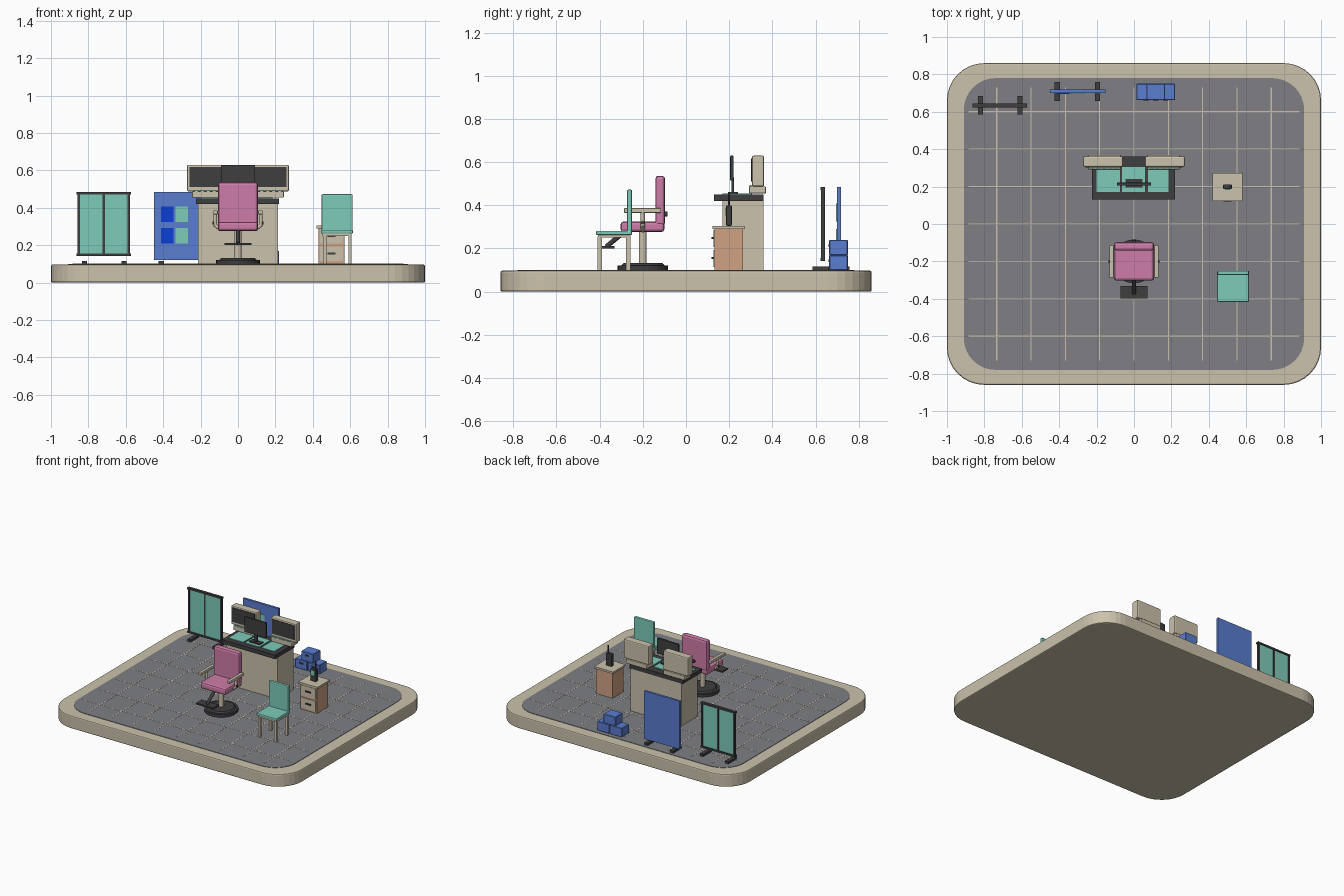
import bpy, bmesh, math
from mathutils import Vector


def mat(name, r, g, b):
    m = bpy.data.materials.new(name)
    lin = [((c / 255 + 0.055) / 1.055) ** 2.4 for c in (r, g, b)]
    m.diffuse_color = (*lin, 1)
    return m


BEIGE = mat("beige", 204, 194, 172)
GREY = mat("floor grey", 126, 127, 133)
BLACK = mat("charcoal", 62, 62, 64)
TEAL = mat("teal", 126, 204, 186)
PINK = mat("pink", 206, 124, 168)
BLUE = mat("blue", 90, 125, 208)
DEEP = mat("deep blue", 12, 62, 215)
BROWN = mat("wood brown", 208, 162, 132)


def finish(bm, name, m):
    bmesh.ops.recalc_face_normals(bm, faces=bm.faces)
    me = bpy.data.meshes.new(name)
    bm.to_mesh(me)
    bm.free()
    me.materials.append(m)
    ob = bpy.data.objects.new(name, me)
    bpy.context.collection.objects.link(ob)
    return ob


def box(name, m, x0, x1, y0, y1, z0, z1, bevel=0, seg=2):
    bm = bmesh.new()
    bmesh.ops.create_cube(bm, size=1)
    for v in bm.verts:
        v.co = ((x0 + x1) / 2 + v.co.x * (x1 - x0),
                (y0 + y1) / 2 + v.co.y * (y1 - y0),
                (z0 + z1) / 2 + v.co.z * (z1 - z0))
    if bevel:
        bmesh.ops.bevel(bm, geom=bm.edges[:], offset=bevel, segments=seg,
                        profile=0.5, affect='EDGES')
    return finish(bm, name, m)


def rod(name, m, a, b, r, r2=None, n=16):
    a, b = Vector(a), Vector(b)
    bm = bmesh.new()
    bmesh.ops.create_cone(bm, cap_ends=True, segments=n, radius1=r,
                          radius2=r if r2 is None else r2, depth=(b - a).length)
    q = (b - a).to_track_quat('Z', 'Y')
    for v in bm.verts:
        v.co = q @ v.co + (a + b) / 2
    return finish(bm, name, m)


def slab(name, m, hx, hy, r, z0, z1, bevel=0, n=8):
    bm = bmesh.new()
    vs = []
    for k, (sx, sy) in enumerate(((1, 1), (-1, 1), (-1, -1), (1, -1))):
        for i in range(n + 1):
            t = (k + i / n) * math.pi / 2
            vs.append(bm.verts.new((sx * (hx - r) + r * math.cos(t),
                                    sy * (hy - r) + r * math.sin(t), z0)))
    f = bm.faces.new(vs)
    ex = bmesh.ops.extrude_face_region(bm, geom=[f])["geom"]
    for v in ex:
        if isinstance(v, bmesh.types.BMVert):
            v.co.z = z1
    if bevel:
        rim = [e for e in bm.edges if abs(e.verts[0].co.z - e.verts[1].co.z) < 1e-5]
        bmesh.ops.bevel(bm, geom=rim, offset=bevel, segments=2, profile=0.5, affect='EDGES')
    return finish(bm, name, m)


# platform, floor and tile joints
slab("platform", BEIGE, 1, 0.86, 0.2, 0, 0.097, 0.008)
slab("floor", GREY, 0.91, 0.78, 0.17, 0.09, 0.1)
for i in range(-4, 5):
    x = i * 0.1835
    box("joint_lengthwise", BEIGE, x - 0.003, x + 0.003, -0.73, 0.73, 0.098, 0.101)
for i in range(-3, 4):
    y = i * 0.2
    box("joint_crosswise", BEIGE, -0.885, 0.885, y - 0.003, y + 0.003, 0.098, 0.101)

# desk with teal pads
box("desk_body", BEIGE, -0.215, 0.213, 0.17, 0.36, 0.1, 0.42)
box("desk_top", BLACK, -0.225, 0.22, 0.13, 0.36, 0.42, 0.45)
for x0, x1 in ((-0.2, -0.075), (-0.063, 0.06), (0.075, 0.185)):
    box("desk_pad", TEAL, x0, x1, 0.17, 0.305, 0.449, 0.455)

# two side screens on shelves, with buttons
for s in (-1, 1):
    a, b = sorted((s * 0.06, s * 0.272))
    box("side_screen_case", BEIGE, a, b, 0.305, 0.362, 0.487, 0.63, 0.008)
    box("side_screen_glass", BLACK, a + 0.013, b - 0.013, 0.301, 0.307, 0.51, 0.618)
    a, b = sorted((s * 0.07, s * 0.245))
    box("screen_shelf", BEIGE, a, b, 0.292, 0.37, 0.455, 0.488, 0.004)
    for i in range(5):
        x = s * (0.095 + i * 0.032)
        box("shelf_button", TEAL, x - 0.01, x + 0.01, 0.294, 0.303, 0.487, 0.495)

# central monitor
box("monitor_panel", BLACK, -0.092, 0.092, 0.205, 0.221, 0.515, 0.63, 0.003)
box("monitor_neck", BLACK, -0.014, 0.014, 0.21, 0.222, 0.45, 0.53)
box("monitor_foot", BLACK, -0.045, 0.045, 0.195, 0.24, 0.452, 0.462)

# pink swivel chair
box("chair_seat", PINK, -0.107, 0.107, -0.303, -0.1, 0.276, 0.325, 0.014)
box("chair_back", PINK, -0.107, 0.107, -0.142, -0.097, 0.305, 0.537, 0.014)
rod("chair_back_knob", BLACK, (0, -0.1, 0.36), (0, -0.085, 0.36), 0.012)
rod("chair_column", BEIGE, (0, -0.2, 0.12), (0, -0.2, 0.28), 0.018)
rod("chair_base", BLACK, (0, -0.2, 0.1), (0, -0.2, 0.122), 0.117, n=32)
rod("chair_base_cap", BLACK, (0, -0.2, 0.122), (0, -0.2, 0.132), 0.1, 0.09, n=32)
box("footrest_plate", BLACK, -0.073, 0.072, -0.398, -0.332, 0.2, 0.212)
rod("footrest_bar", BLACK, (0, -0.37, 0.208), (0, -0.285, 0.278), 0.011)
for s in (-1, 1):
    box("armrest", BEIGE, s * 0.12 - 0.012, s * 0.12 + 0.012, -0.287, -0.115, 0.365, 0.387, 0.004)
    rod("arm_support_lower", BEIGE, (s * 0.09, -0.2, 0.282), (s * 0.125, -0.2, 0.31), 0.01)
    rod("arm_support_upper", BEIGE, (s * 0.122, -0.2, 0.305), (s * 0.122, -0.2, 0.37), 0.01)
    rod("arm_knob", BLACK, (s * 0.12, -0.2, 0.32), (s * 0.136, -0.2, 0.32), 0.008)

# teal visitor chair
box("visitor_seat", TEAL, 0.445, 0.615, -0.417, -0.25, 0.262, 0.282, 0.006)
box("visitor_frame", BEIGE, 0.452, 0.608, -0.408, -0.258, 0.25, 0.263)
box("visitor_back", TEAL, 0.447, 0.613, -0.273, -0.25, 0.275, 0.473, 0.006)
for x in (0.463, 0.599):
    for y in (-0.4, -0.268):
        box("visitor_leg", BEIGE, x - 0.009, x + 0.009, y - 0.01, y + 0.01, 0.1, 0.255)

# drawer cabinet with handset
box("cabinet_body", BROWN, 0.43, 0.57, 0.133, 0.265, 0.1, 0.292)
box("cabinet_top", BEIGE, 0.42, 0.58, 0.123, 0.273, 0.29, 0.305)
for z in (0.115, 0.208):
    box("drawer_front", BEIGE, 0.438, 0.562, 0.127, 0.135, z, z + 0.078)
    box("drawer_handle", BLACK, 0.478, 0.522, 0.119, 0.128, z + 0.036, z + 0.045)
box("handset_body", BLACK, 0.477, 0.523, 0.186, 0.212, 0.305, 0.4, 0.004)
box("handset_screen", TEAL, 0.486, 0.514, 0.183, 0.188, 0.352, 0.388)
rod("handset_antenna", BLACK, (0.512, 0.199, 0.395), (0.512, 0.199, 0.455), 0.005, n=8)

# teal framed divider
for x in (-0.858, -0.724, -0.59):
    box("divider_post", BLACK, x, x + 0.013, 0.625, 0.643, 0.143, 0.485)
for z in (0.143, 0.472):
    box("divider_rail", BLACK, -0.863, -0.573, 0.623, 0.645, z, z + 0.013)
for x0, x1 in ((-0.847, -0.723), (-0.712, -0.589)):
    box("divider_pane", TEAL, x0, x1, 0.629, 0.639, 0.154, 0.474)

# blue notice divider
box("notice_board", BLUE, -0.45, -0.152, 0.7, 0.718, 0.122, 0.485)
for x, m in ((-0.411, DEEP), (-0.333, TEAL)):
    for z in (0.208, 0.325):
        box("notice", m, x, x + 0.066, 0.696, 0.702, z, z + 0.083)
for x, y in ((-0.82, 0.635), (-0.61, 0.635), (-0.41, 0.708), (-0.195, 0.708)):
    box("divider_foot", BLACK, x - 0.014, x + 0.014, y - 0.05, y + 0.05, 0.1, 0.117)

# stacked storage boxes
for x, z in ((0.013, 0.1), (0.119, 0.1), (0.066, 0.17)):
    box("storage_box", BLUE, x, x + 0.101, 0.663, 0.75, z, z + 0.069, 0.003, 1)
    box("storage_box_label", BLACK, x + 0.035, x + 0.066, 0.66, 0.664, z + 0.038, z + 0.05)
